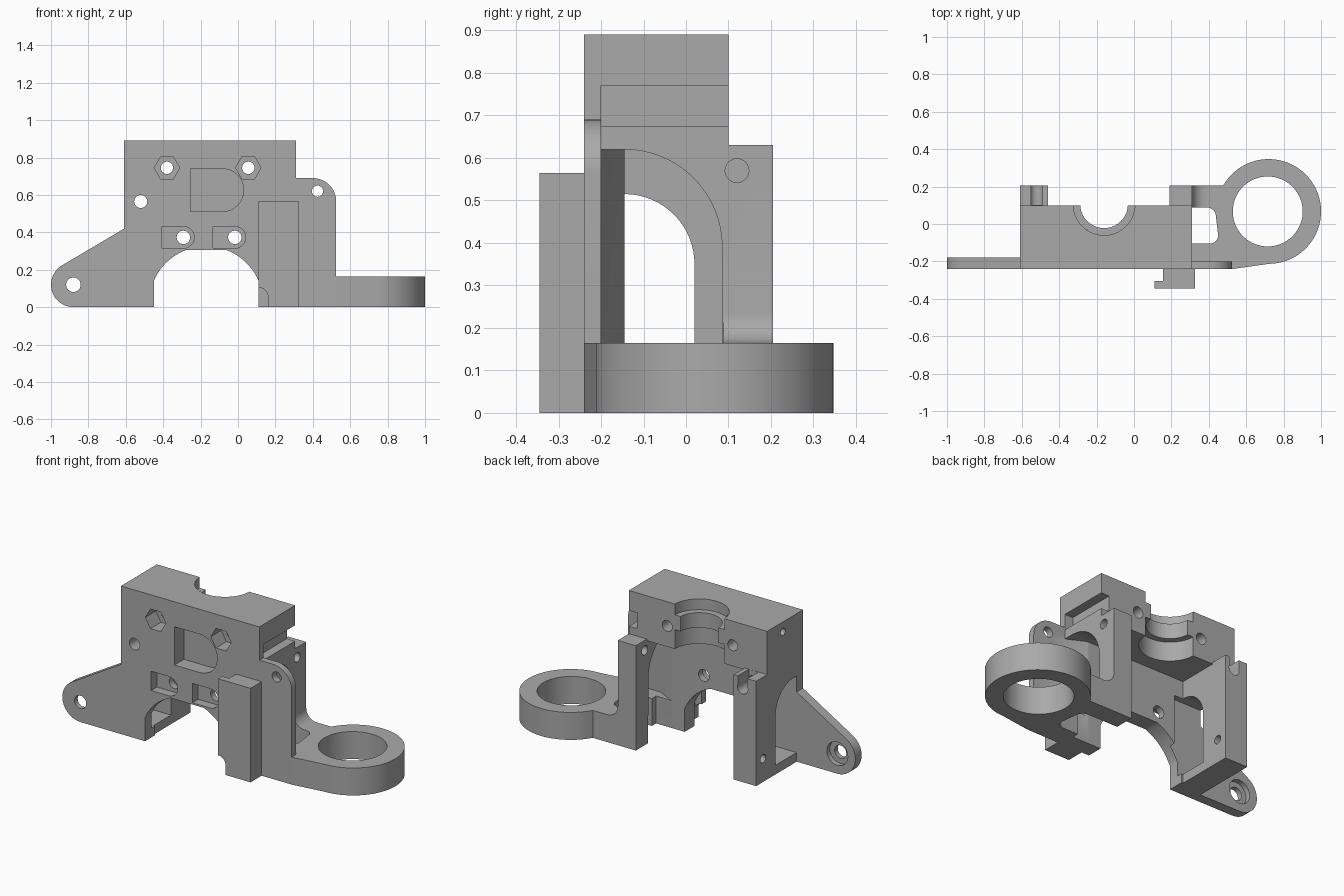
import bpy, bmesh, math

if "Cube" in bpy.data.objects:
    bpy.data.objects.remove(bpy.data.objects["Cube"])

grey = bpy.data.materials.new("plain grey")
grey.diffuse_color = (0.40, 0.40, 0.40, 1)
grey.use_nodes = True
grey.node_tree.nodes["Principled BSDF"].inputs["Base Color"].default_value = grey.diffuse_color


def arc(cx, cy, r, a0, a1, n=16):
    return [(cx + r * math.cos(math.radians(a0 + (a1 - a0) * i / n)),
             cy + r * math.sin(math.radians(a0 + (a1 - a0) * i / n))) for i in range(n + 1)]


def circle(cx, cy, r, n=48, start=0):
    return arc(cx, cy, r, start, start + 360, n)[:-1]


def rect(a, b, c, d):
    return [(a, c), (b, c), (b, d), (a, d)]


def prism(name, pts, axis, lo, hi):
    """Extrude a 2D outline along x (y,z outline), y (x,z) or z (x,y)."""
    place = {'x': lambda u, v, w: (w, u, v), 'y': lambda u, v, w: (u, w, v),
             'z': lambda u, v, w: (u, v, w)}[axis]
    bm = bmesh.new()
    ends = [[bm.verts.new(place(u, v, w)) for u, v in pts] for w in (lo, hi)]
    bm.faces.new(ends[0])
    bm.faces.new(ends[1])
    n = len(pts)
    for i in range(n):
        j = (i + 1) % n
        bm.faces.new((ends[0][i], ends[0][j], ends[1][j], ends[1][i]))
    bmesh.ops.recalc_face_normals(bm, faces=bm.faces)
    me = bpy.data.meshes.new(name)
    bm.to_mesh(me)
    bm.free()
    me.materials.append(grey)
    ob = bpy.data.objects.new(name, me)
    bpy.context.collection.objects.link(ob)
    return ob


def combine(target, tool, op):
    m = target.modifiers.new("bool", 'BOOLEAN')
    m.operation, m.solver, m.object = op, 'EXACT', tool
    bpy.context.view_layer.objects.active = target
    bpy.ops.object.modifier_apply(modifier=m.name)
    bpy.data.objects.remove(tool)


# upper block is the base body
body = prism("bracket_body", rect(-.61, .31, .62, .89), 'y', -.24, .10)


def add(*a):
    combine(body, prism("part", *a), 'UNION')


def cut(*a):
    combine(body, prism("cutter", *a), 'DIFFERENCE')


# front wall and legs
add(rect(-.61, .31, 0, .70), 'y', -.24, -.145)
add(rect(-.24, .205, 0, .63), 'x', -.61, -.46)
add(rect(-.20, .205, 0, .63), 'x', .19, .31)
# arched openings through the two legs
cut([(-.145, -.1)] + [(.085, -.1)] + arc(-.145, .39, .23, 0, 90), 'x', .15, .35)
cut([(-.18, .055), (.02, .055)] + arc(-.145, .35, .165, 0, 90) + [(-.18, .515)], 'x', -.7, -.40)
# slanted inner end of the front wall
cut([(.32, -.20), (.31, -.20), (.20, -.145), (.20, -.13), (.32, -.13)], 'z', .165, .62)

# left wing with rounded ear
add([(-.88, 0), (-.6, 0), (-.6, .425)] + arc(-.88, .12, .12, 120, 270), 'y', -.24, -.18)
# right plate with rounded corner
add([(.30, 0), (.525, 0)] + arc(.40, .565, .125, 0, 90) + [(.30, .69)], 'y', -.24, -.20)
# ring holder, its arm and its window
add(circle(.72, .067, .28, 72), 'z', 0, .165)
add([(.30, -.24), (.53, -.24), (.765, -.207), (.72, .067), (.50, .205), (.30, .205)], 'z', 0, .165)
cut(circle(.715, .067, .187, 64), 'z', -.1, .3)
cut([(.19, -.105)] + arc(.405, -.06, .045, -90, 0, 8)
    + [(.445, -.02)] + arc(.39, .04, .048, 0, 90, 8) + [(.19, .088)], 'z', -.1, .166)
# fillet at the foot of the right leg
add([(.30, .15), (.38, .15)] + arc(.38, .235, .07, 270, 180, 10) + [(.30, .235)], 'y', .088, .205)

# front hook rail: thick bar with a thin lip
add(rect(.155, .325, -.345, -.235), 'z', 0, .565)
add([(.11, 0), (.16, 0), (.16, .565), (.11, .565)], 'y', -.345, -.305)
cut([(.09, -.1), (.16, -.1)] + arc(.11, .055, .05, 0, 90, 10) + [(.09, .105)], 'y', -.4, -.2401)

# big arch at the bottom of the front wall
cut([(-.45, -.1), (.11, -.1)] + arc(-.17, .02, .305, 23.4, 69, 14)
    + arc(-.17, .02, .305, 111, 156.6, 14), 'y', -.3, -.14)

# stepped half bore at the back of the block
for r, lo, hi in ((.165, .825, .95), (.127, .60, .95), (.165, .55, .735)):
    cut(circle(-.16, .105, r, 64), 'z', lo, hi)
# groove in the right side of the block
cut(rect(-.20, .15, .675, .77), 'x', .255, .35)

# nut pockets with bolt holes
for x in (-.38, .055):
    cut(circle(x, .745, .068, 6), 'y', -.3, -.14)
    cut(circle(x, .745, .033, 24), 'y', -.3, .3)
# large pocket and two small pockets, all rounded on the right
cut([(-.255, .51)] + arc(-.085, .625, .115, -90, 90) + [(-.255, .74)], 'y', -.3, -.15)
for x in (-.41, -.135):
    cut([(x, .315)] + arc(x + .118, .373, .058, -90, 90) + [(x, .431)], 'y', -.3, -.185)
    cut(circle(x + .118, .373, .036, 24), 'y', -.3, -.1)
# round holes along y: block, right plate, left ear and its rear recess
cut(circle(-.52, .565, .035, 24), 'y', -.3, .3)
cut(circle(.425, .62, .030, 24), 'y', -.3, -.1)
cut(circle(-.88, .12, .039, 24), 'y', -.3, -.1)
cut(circle(-.88, .12, .070, 32), 'y', -.21, -.1)
# open slot above the left leg hole
cut(rect(-.552, -.488, .57, .64), 'y', .101, .3)
# side holes along x
cut(circle(.12, .57, .028, 24), 'x', .1, .4)
cut(circle(.14, .14, .025, 24), 'x', -.7, -.4)
cut(circle(-.05, .83, .022, 24), 'x', -.7, -.25)

# smooth curves, keep hard edges
bpy.ops.object.select_all(action='DESELECT')
body.select_set(True)
bpy.context.view_layer.objects.active = body
bpy.ops.object.shade_smooth_by_angle(angle=math.radians(30))
